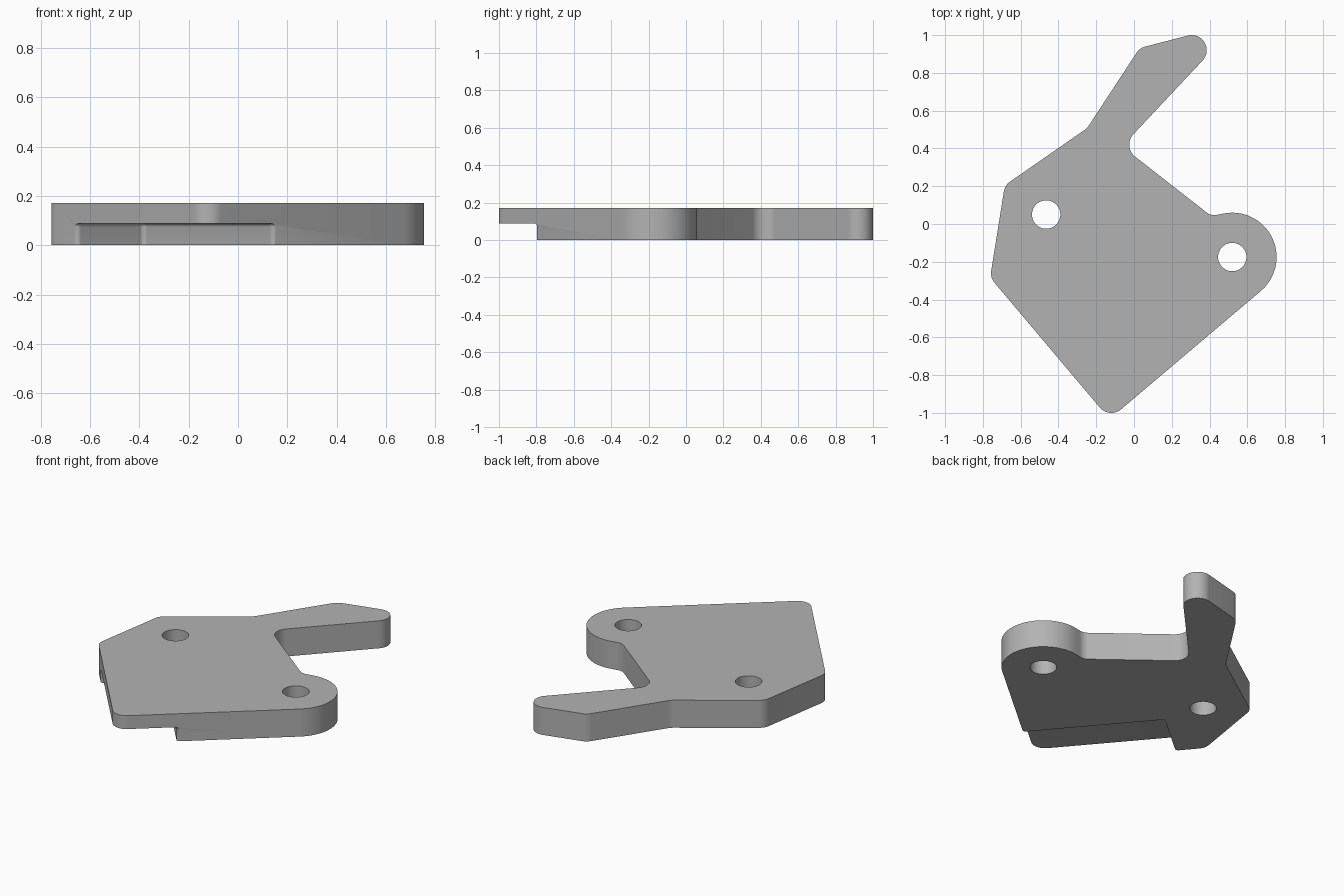
import bpy, bmesh, math
from mathutils import Vector, Matrix

cube = bpy.data.objects.get("Cube")
if cube:
    bpy.data.objects.remove(cube)

THICK = 0.171      # plate thickness
CEILING = 0.088    # height of the underside step
R = 0.08           # common corner radius


def arc(center, radius, start, sweep):
    """Points along an arc, angles in radians."""
    n = max(2, math.ceil(abs(sweep) / math.radians(6)))
    c = Vector(center)
    return [c + radius * Vector((math.cos(start + sweep * i / n),
                                 math.sin(start + sweep * i / n)))
            for i in range(n + 1)]


def belt(circles):
    """Outline of circles joined by tangents; negative radius is a concave corner."""
    normals = []
    for i, (x, y, r) in enumerate(circles):
        x2, y2, r2 = circles[(i + 1) % len(circles)]
        d = Vector((x2 - x, y2 - y))
        ratio = max(-1, min(1, (r - r2) / d.length))
        normals.append(math.atan2(d.y, d.x) - math.acos(ratio))
    points = []
    for i, (x, y, r) in enumerate(circles):
        start = normals[i - 1]
        sweep = (normals[i] - start + math.pi) % math.tau - math.pi
        points += arc((x, y), r, start, sweep)
    return points


def prism(name, points, z0, z1, bevel=0):
    """Extruded outline, with an optional rounded top rim."""
    bm = bmesh.new()
    face = bm.faces.new([bm.verts.new((p.x, p.y, z0)) for p in points])
    top = bmesh.ops.extrude_face_region(bm, geom=[face])["geom"]
    verts = [g for g in top if isinstance(g, bmesh.types.BMVert)]
    bmesh.ops.translate(bm, verts=verts, vec=(0, 0, z1 - z0))
    bmesh.ops.recalc_face_normals(bm, faces=bm.faces)
    if bevel:
        rim = [e for e in bm.edges if all(v.co.z > z1 - 1e-5 for v in e.verts)]
        bmesh.ops.bevel(bm, geom=rim, offset=bevel, segments=4, profile=0.5,
                        affect='EDGES', clamp_overlap=False)
    mesh = bpy.data.meshes.new(name)
    bm.to_mesh(mesh)
    bm.free()
    obj = bpy.data.objects.new(name, mesh)
    bpy.context.collection.objects.link(obj)
    return obj


# Plate outline, counter-clockwise from the front tip
boss = (0.52, -0.175)
plate = prism("lever_plate", belt([
    (-0.12, -0.92, R),          # front tip
    (*boss, 0.235),             # round boss
    (0.425, 0.112, -0.065),     # fillet beside boss
    (0.055, 0.42, -R),          # notch under arm
    (0.305, 0.92, R),           # arm end
    (0.08, 0.862, R),           # arm shoulder
    (-0.307, 0.564, -R),        # arm root
    (-0.61, 0.159, R),          # back right corner
    (-0.677, -0.26, R),         # right corner
]), 0, THICK)

# Through holes
cutters = [prism("hole_cutter", arc(c, 0.075, 0, math.tau)[:-1], -0.1, 0.3)
           for c in (boss, (-0.465, 0.05))]

# Underside step, drawn square to the front corner and then turned
f, q = 0.02, math.pi / 2
wall_u, wall_v, edge_u, edge_v = -0.41, 0.105, -0.7655, -0.706
step = [Vector((edge_u, wall_v + 0.07))]
step += arc((edge_u + f, wall_v + f), f, 2 * q, q)
step += arc((wall_u - f, wall_v - f), f, q, -q)
step += arc((wall_u + f, edge_v + f), f, 2 * q, q)
step += [Vector(p) for p in ((wall_u + 0.07, edge_v), (wall_u + 0.07, -1),
                             (-1, -1), (-1, wall_v + 0.07))]
step_cutter = prism("step_cutter", step, -0.1, CEILING, bevel=0.014)
step_cutter.data.transform(Matrix.Rotation(math.atan2(0.645, 0.764), 4, 'Z'))
cutters.append(step_cutter)

# Cut the plate
bpy.context.view_layer.objects.active = plate
for cutter in cutters:
    cutter.hide_render = True
    mod = plate.modifiers.new("cut", 'BOOLEAN')
    mod.operation, mod.solver, mod.object = 'DIFFERENCE', 'EXACT', cutter
    bpy.ops.object.modifier_apply(modifier=mod.name)
for cutter in cutters:
    bpy.data.objects.remove(cutter)

# Plain grey finish
grey = bpy.data.materials.new("plain_grey")
grey.use_nodes = True
colour = (0.45, 0.45, 0.45, 1)
grey.diffuse_color = colour
grey.node_tree.nodes["Principled BSDF"].inputs["Base Color"].default_value = colour
plate.data.materials.clear()
plate.data.materials.append(grey)

bpy.ops.object.select_all(action='DESELECT')
plate.select_set(True)
bpy.ops.object.shade_smooth_by_angle(angle=math.radians(30))
